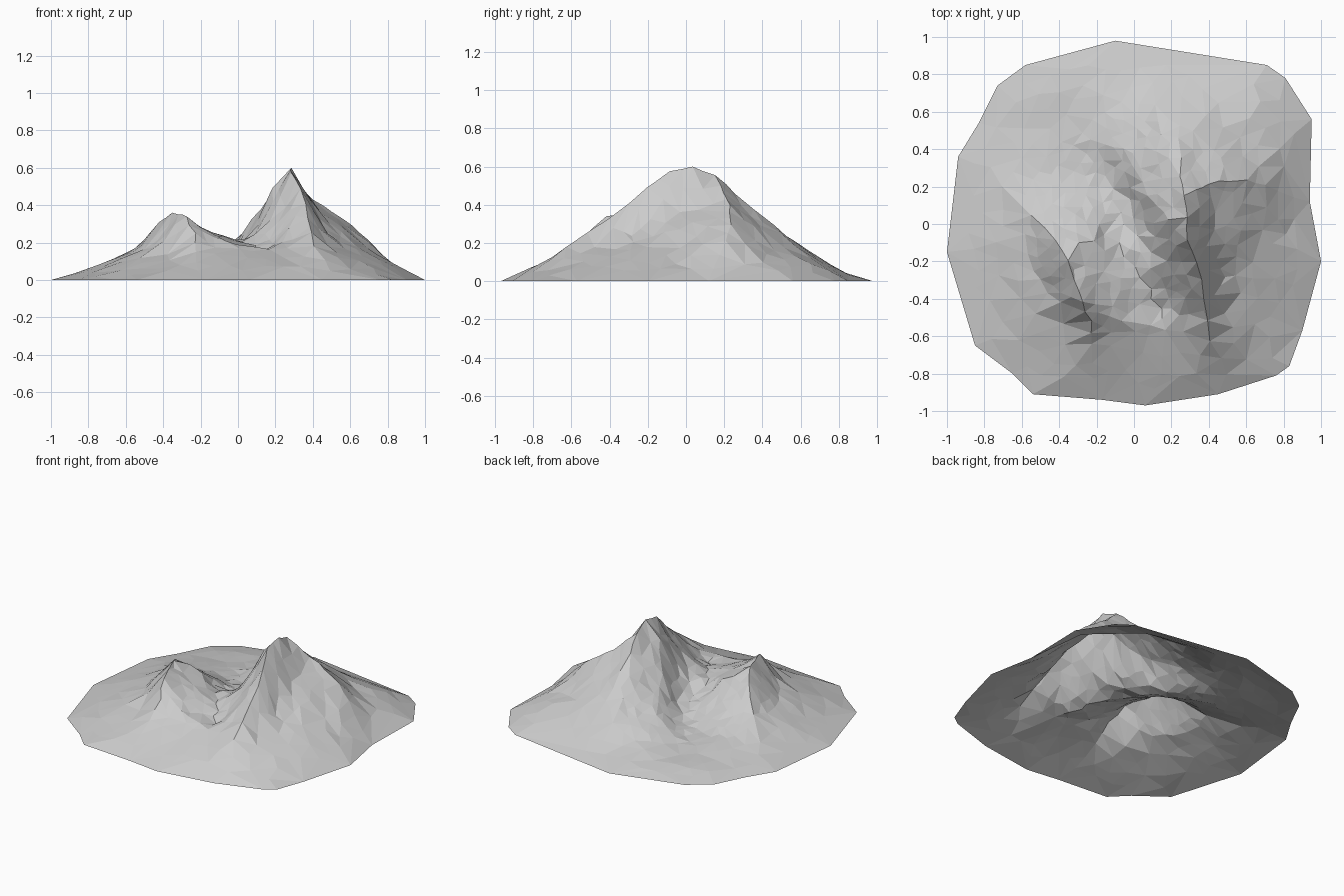
import bpy, random
from mathutils import Vector, noise
from mathutils.bvhtree import BVHTree
from mathutils.geometry import delaunay_2d_cdt

if "Cube" in bpy.data.objects:
    bpy.data.objects.remove(bpy.data.objects["Cube"])

random.seed(4)

# Ground outline, counter-clockwise
OUTLINE = [(-.1, .98), (-.58, .85), (-.73, .74), (-.83, .54), (-.94, .36),
           (-1, -.15), (-.85, -.65), (-.65, -.8), (-.54, -.91), (-.17, -.94),
           (.06, -.97), (.45, -.91), (.76, -.81), (.83, -.76), (.9, -.57),
           (1, -.2), (.94, .12), (.95, .56), (.81, .78), (.71, .85)]

# Crest lines (x, y, z)
MAIN_CREST = [(.41, -.62, .18), (.38, -.4, .33), (.33, -.2, .49),
              (.29, -.08, .575), (.28, .03, .6), (.27, .15, .555),
              (.24, .26, .46)]
EAST_CREST = [(.33, .18, .5), (.4, .22, .43), (.5, .23, .365), (.6, .23, .295),
              (.7, .21, .21), (.85, .15, .065)]
SMALL_CREST = [(-.7, .2, .08), (-.55, .05, .17), (-.42, -.08, .31),
               (-.35, -.2, .36), (-.28, -.41, .34), (-.23, -.52, .25),
               (-.22, -.64, .15)]
BUTTRESS = [(.19, .02, .49), (.12, .09, .38), (.04, .22, .27), (-.06, .4, .17),
            (-.15, .43, .12)]
FRONT_RIM = [(-.13, -.5, .23), (0, -.52, .19), (.17, -.56, .165)]
LINES = [MAIN_CREST, EAST_CREST, SMALL_CREST, BUTTRESS, FRONT_RIM]

# North and east slopes of the main peak
MAIN_SLOPES = [(.43, -.06, .36), (.6, -.1, .23), (.5, -.35, .2),
               (.77, -.1, .12), (.8, -.4, .07), (.65, -.55, .1),
               (.36, .34, .33), (.21, .42, .335), (.47, .4, .24),
               (.57, .44, .165), (.69, .34, .145), (.62, .6, .13),
               (.8, .45, .09), (.38, .66, .13),
               (.14, .6, .19), (.1, .82, .05), (-.1, .6, .11)]
# Valley floor, front foot and small peak
LOW_SLOPES = [(.02, -.3, .195), (-.09, -.16, .21), (0, -.12, .21),
              (.04, .02, .2), (-.1, .06, .13), (-.04, .16, .13),
              (-.22, .25, .08), (-.13, .28, .09), (-.3, .52, .055),
              (-.24, -.08, .29), (-.2, .02, .19), (-.13, -.3, .25),
              (.14, -.42, .155), (0, -.76, .09), (.3, -.77, .09),
              (-.3, -.77, .08), (.2, -.2, .335), (.12, -.18, .26),
              (.26, -.45, .22), (-.55, -.22, .15), (-.45, -.42, .155),
              (-.77, -.1, .07), (-.7, -.45, .06), (-.5, .3, .08),
              (-.68, .5, .045), (-.5, .7, .04), (-.34, .12, .15),
              (-.2, .82, .04), (.86, .1, .06), (.6, -.75, .05)]


def triangulate(points, lines):
    """Triangulate points inside the outline, keeping the given edges."""
    flat = [Vector(p[:2]) for p in points]
    face = list(range(len(OUTLINE)))
    vs, _, fs, origin, _, _ = delaunay_2d_cdt(flat, lines, [face], 1, 1e-5)
    verts = []
    for v, o in zip(vs, origin):
        verts.append(Vector((v.x, v.y, points[o[0]][2] if o else 0)))
    tris = []
    for f in fs:
        a, b, c = (verts[i] for i in f)
        tris.append(list(f) if (b - a).cross(c - a).z > 0 else list(f)[::-1])
    return verts, tris


def gather(points, divisions):
    """Append crest lines, split into shorter steps, and list their edges."""
    edges = []
    for line in LINES:
        first = len(points)
        for p, q in zip(line, line[1:]):
            for k in range(divisions):
                points.append(Vector(p).lerp(Vector(q), k / divisions))
        points.append(Vector(line[-1]))
        edges += [(i, i + 1) for i in range(first, len(points) - 1)]
    return edges


rim = [Vector((x, y, 0)) for x, y in OUTLINE]

# Coarse landform
coarse = rim + [Vector(p) for p in MAIN_SLOPES + LOW_SLOPES]
coarse_edges = gather(coarse, 1)
tree = BVHTree.FromPolygons(*triangulate(coarse, coarse_edges))


def edge_distance(p):
    best = 9
    for a, b in zip(rim, rim[1:] + rim[:1]):
        d = b - a
        t = max(0, min(1, (p - a).dot(d) / d.length_squared))
        best = min(best, (p - a - d * t).length)
    return best


# Finer facets: crest points, then scattered points with a little roughness
points = list(rim)
edges = gather(points, 2)
for i in range(len(rim), len(points)):
    points[i].x += random.uniform(-.008, .008)
    points[i].y += random.uniform(-.008, .008)
for _ in range(5000):
    p = Vector((random.uniform(-1, 1), random.uniform(-1, 1), 0))
    hit = tree.ray_cast(p + Vector((0, 0, 2)), Vector((0, 0, -1)))[0]
    if hit is None or edge_distance(p) < .08:
        continue
    gap = .05 if p.length < .6 else .085
    if min((q.xy - p.xy).length for q in points) < gap:
        continue
    rough = noise.noise(p * 7) * .015 + random.uniform(-.006, .006)
    hit.z = max(.008, hit.z + rough * min(1, hit.z * 5))
    points.append(hit)

verts, tris = triangulate(points, edges)
mesh = bpy.data.meshes.new("mountain_terrain")
mesh.from_pydata([v[:] for v in verts], [], tris)
mesh.update()
terrain = bpy.data.objects.new("mountain_terrain", mesh)
bpy.context.collection.objects.link(terrain)
